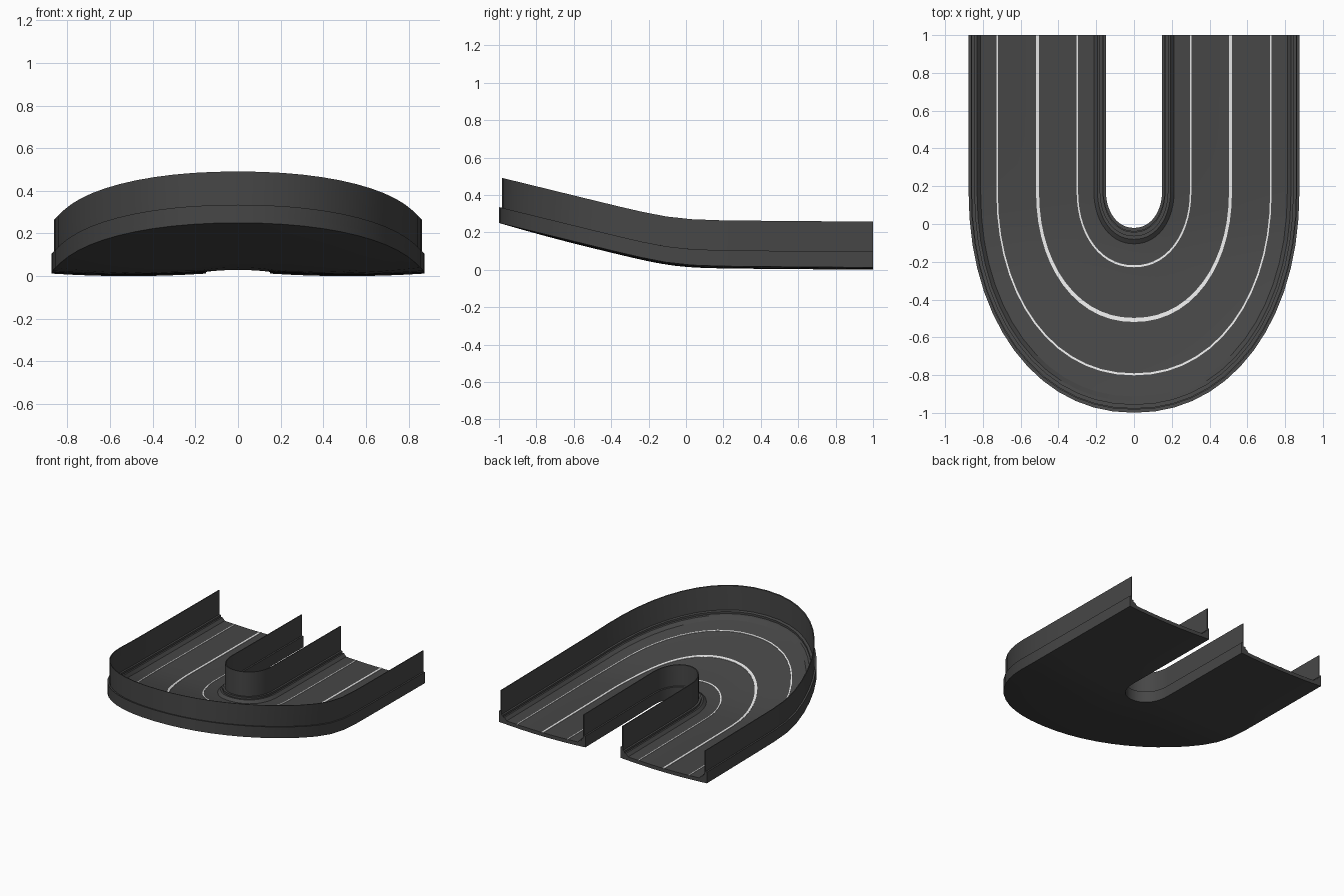
import bpy, bmesh, math

cube = bpy.data.objects.get("Cube")
if cube:
    bpy.data.objects.remove(cube, do_unlink=True)

INNER, WIDTH = 0.149, 0.727     # inner radius and width of the track
BEND_Y, STRETCH = 0.18, 1.346   # start of the bend, and its stretch along y
ARC_STEPS, ARM_STEPS = 28, 6


def material(name, value):
    mat = bpy.data.materials.new(name)
    mat.use_nodes = True
    colour = (value, value, value, 1)
    mat.diffuse_color = colour
    mat.node_tree.nodes["Principled BSDF"].inputs["Base Color"].default_value = colour
    return mat


asphalt = material("dark asphalt", 0.062)
paint = material("white paint", 0.8)


def rise(y):
    """Height of the track base: level arms, climbing round the bend."""
    soft = 0.08
    return 0.012 + 0.008 * (1 - y) + 0.237 * soft * math.log(1 + math.exp(-(y + 0.063) / soft))


def sag(u):
    """Slight dip of the deck towards its centre line."""
    t = 2 * u / WIDTH - 1
    return -0.012 * (1 - t * t)


def path(r):
    """Plan points of the U at distance r from the axis."""
    arm = [1 + (BEND_Y - 1) * i / ARM_STEPS for i in range(ARM_STEPS)]
    points = [(r, y) for y in arm]
    for i in range(ARC_STEPS + 1):
        a = math.pi * i / ARC_STEPS
        c, s = math.cos(a), max(math.sin(a), 0)
        x = math.copysign(abs(c) ** 0.94, c) * r
        points.append((x, BEND_Y - STRETCH * r * s ** 0.94))
    return points + [(-r, y) for y in reversed(arm)]


def sweep(name, profile, mat):
    """Sweep a closed (u, z) profile along the U and cap both ends."""
    bm = bmesh.new()
    rails = [[bm.verts.new((x, y, rise(y) + z)) for x, y in path(INNER + u)]
             for u, z in profile]
    for a, b in zip(rails, rails[1:] + rails[:1]):
        for i in range(len(a) - 1):
            bm.faces.new((a[i], a[i + 1], b[i + 1], b[i]))
    bm.faces.new([rail[0] for rail in rails])
    bm.faces.new([rail[-1] for rail in reversed(rails)])
    bmesh.ops.recalc_face_normals(bm, faces=bm.faces)
    mesh = bpy.data.meshes.new(name)
    bm.to_mesh(mesh)
    bm.free()
    mesh.materials.append(mat)
    obj = bpy.data.objects.new(name, mesh)
    bpy.context.collection.objects.link(obj)
    bpy.ops.object.select_all(action='DESELECT')
    obj.select_set(True)
    bpy.context.view_layer.objects.active = obj
    bpy.ops.object.shade_smooth_by_angle(angle=math.radians(25))
    return obj


# Road deck with a gently dished section
across = [WIDTH * i / 8 for i in range(9)]
deck = [(u, sag(u)) for u in across] + [(u, 0.028 + sag(u)) for u in reversed(across)]
sweep("road_deck", deck, asphalt)

# Stepped kerb and thin barrier wall on both edges
kerb = [(0, 0.022), (0, 0.085), (0.012, 0.085), (0.012, 0.06), (0.033, 0.06),
        (0.033, 0.045), (0.045, 0.045), (0.066, 0.022)]
wall = [(0.012, 0.06), (0.012, 0.245), (0.018, 0.245), (0.018, 0.06)]
for side in ("inner", "outer"):
    for part, section in (("kerb", kerb), ("barrier", wall)):
        if side == "outer":
            section = [(WIDTH - u, z) for u, z in section]
        sweep(f"{side}_{part}", section, asphalt)

# Painted lane lines
for name, r, width in (("inner_lane_line", 0.3, 0.008),
                       ("centre_line", 0.511, 0.016),
                       ("outer_lane_line", 0.725, 0.008)):
    u = r - INNER
    low, high = 0.026 + sag(u), 0.031 + sag(u)
    a, b = u - width / 2, u + width / 2
    sweep(name, [(a, low), (b, low), (b, high), (a, high)], paint)
